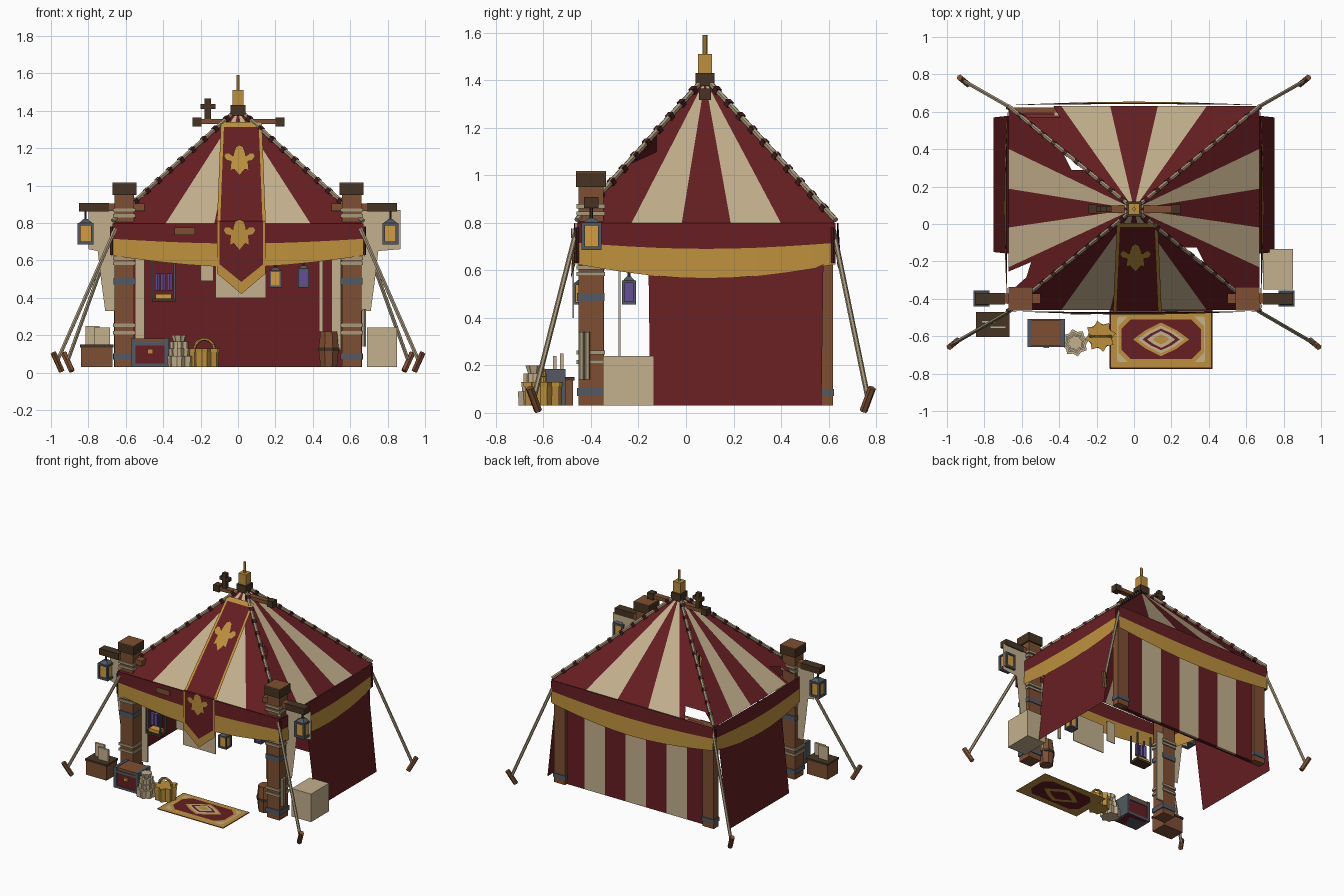
import bpy, math
from mathutils import Vector as V

if "Cube" in bpy.data.objects:
    bpy.data.objects.remove(bpy.data.objects["Cube"])


def material(name, r, g, b):
    m = bpy.data.materials.new(name)
    m.diffuse_color = [((c / 255 + 0.055) / 1.055) ** 2.4 for c in (r, g, b)] + [1]
    m.use_nodes = True
    m.node_tree.nodes["Principled BSDF"].inputs["Base Color"].default_value = m.diffuse_color
    return m


RED = material("burgundy_cloth", 102, 30, 34)
CREAM = material("cream_cloth", 196, 177, 142)
GOLD = material("gold_cloth", 188, 144, 60)
WOOD = material("wood", 126, 79, 50)
DARK = material("dark_wood", 70, 52, 35)
SLATE = material("slate_metal", 82, 89, 99)
PURPLE = material("purple_glass", 100, 78, 150)
AMBER = material("amber_glass", 212, 156, 64)
ROPE = material("rope", 168, 152, 124)
MAROON = material("dark_maroon", 68, 28, 28)


# Pieces are (vertices, faces, material); build() joins pieces into one object
def box(x0, x1, y0, y1, z0, z1, m):
    v = [(x, y, z) for x in (x0, x1) for y in (y0, y1) for z in (z0, z1)]
    f = [(0, 1, 3, 2), (4, 6, 7, 5), (0, 4, 5, 1), (2, 3, 7, 6), (0, 2, 6, 4), (1, 5, 7, 3)]
    return v, f, m


def side_box(s, x0, x1, *rest):
    return box(min(s * x0, s * x1), max(s * x0, s * x1), *rest)


def rod(p, q, r, m, n=6, r2=None, star=1):
    p, q = V(p), V(q)
    rot = (q - p).to_track_quat('Z', 'Y')
    v = []
    for c, rad in ((p, r), (q, r if r2 is None else r2)):
        for i in range(n):
            a = 2 * math.pi * (i + 0.5) / n
            k = rad * (star if i % 2 else 1)
            v.append(c + rot @ V((k * math.cos(a), k * math.sin(a), 0)))
    f = [(i, (i + 1) % n, n + (i + 1) % n, n + i) for i in range(n)]
    return v, f + [tuple(range(n))[::-1], tuple(range(n, 2 * n))], m


def sheet(pts, m):
    return list(pts), [tuple(range(len(pts)))], m


def build(name, pieces):
    verts, faces, idx, mats = [], [], [], []
    for v, f, m in pieces:
        if m not in mats:
            mats.append(m)
        faces += [[i + len(verts) for i in face] for face in f]
        idx += [mats.index(m)] * len(f)
        verts += v
    me = bpy.data.meshes.new(name)
    me.from_pydata([tuple(v) for v in verts], [], faces)
    for m in mats:
        me.materials.append(m)
    me.polygons.foreach_set("material_index", idx)
    ob = bpy.data.objects.new(name, me)
    bpy.context.collection.objects.link(ob)


# Striped pyramid roof, torn in a few places, with ridge ropes and knots
APEX = V((0, 0.08, 1.4))
C = [V((-.67, -.46, .795)), V((.67, -.46, .795)), V((.67, .63, .795)), V((-.67, .63, .795))]
CUTS = [0, .21, .405, .595, .79, 1]
roof, ridge = [], []
for k in range(4):
    a, b = C[k], C[(k + 1) % 4]
    for i in range(5):
        p, q = a.lerp(b, CUTS[i]), a.lerp(b, CUTS[i + 1])
        pts = [p, q, APEX]
        if k in (1, 3) and i == 0:
            pts += [a.lerp(APEX, .62), a.lerp(APEX, .5) + (b - a) * .06, a.lerp(APEX, .42)]
        if k == 2 and i == 4:
            pts = [p, p.lerp(q, .15), p.lerp(q, .2).lerp(APEX, .11), p.lerp(q, .85).lerp(APEX, .11), q, APEX]
        if k == 3 and i == 4:
            pts = [p, p.lerp(q, .1), p.lerp(q, .15).lerp(APEX, .18), p.lerp(q, .5).lerp(APEX, .14), p.lerp(q, .6), q, APEX]
        roof.append(sheet(pts, (RED, CREAM)[i % 2]))
    ridge.append(rod(APEX + V((0, 0, .012)), a + V((0, 0, .016)), .012, ROPE))
    for i in range(1, 11):
        p = APEX.lerp(a, i / 11) + V((0, 0, .012))
        d = (a - APEX).normalized() * .013
        ridge.append(rod(p - d, p + d, .018, MAROON, 4))
build("roof", roof)
build("ridge_ropes", ridge)

# Valance: red band over a sagging gold band, bulging outwards
valance, N = [], 10
for k in range(4):
    a, b = C[k], C[(k + 1) % 4]
    out = (b - a).normalized().cross(V((0, 0, 1)))

    def row(z_end, sag, bulge):
        res = []
        for i in range(N + 1):
            s = math.sin(math.pi * i / N)
            p = a.lerp(b, i / N) + out * (.006 + bulge * s)
            res.append(V((p.x, p.y, z_end - sag * s)))
        return res
    rows = [row(.798, 0, .005), row(.715, .025, .012), row(.625, .06, .018)]
    for j, m in ((0, RED), (1, GOLD)):
        for i in range(N):
            valance.append(sheet([rows[j][i], rows[j + 1][i], rows[j + 1][i + 1], rows[j][i + 1]], m))
valance.append(box(-.34, -.23, -.483, -.478, .735, .775, WOOD))
build("valance", valance)

# Walls: striped outer back, plain inner back, flared sides
build("back_wall_stripes", [box(-.595 + .17 * i, -.425 + .17 * i, .58, .595, .03, .78, (RED, CREAM)[i % 2])
                            for i in range(7)])
build("back_wall_lining", [box(-.59, .59, .565, .575, .03, .78, RED)])
for s, side in ((-1, "left"), (1, "right")):
    build(side + "_wall", [sheet([(s * .66, -.16, .78), (s * .66, .58, .78),
                                  (s * .75, .57, .03), (s * .75, -.15, .03)], RED)])
build("back_beam", [box(-.65, .65, .55, .622, .73, .78, WOOD)])


# Framed lantern: base, glass, corner bars, lid and hook
def lantern(name, x, y, z, h, w, glass, hang):
    def block(r, z0, z1, m):
        return box(x - r, x + r, y - r, y + r, z + h * z0, z + h * z1, m)
    p = [block(w, 0, .12, SLATE), block(w * .78, .12, .85, glass), block(w, .82, .92, SLATE),
         rod((x, y, z + h * .92), (x, y, z + h * 1.08), w * 1.2, SLATE, 4, w * .4),
         rod((x, y, z + h), (x, y, hang), .007, DARK)]
    for i in (-.83, .83):
        for j in (-.83, .83):
            p.append(rod((x + i * w, y + j * w, z), (x + i * w, y + j * w, z + h * .85), w * .24, SLATE, 4))
    build(name, p)


# Posts with caps, metal bands and rope wraps; arms, lanterns, drapes, guy lines
for s, side in ((-1, "left"), (1, "right")):
    x, y = s * .607, -.4

    def collar(r, z0, z1, m, cx=x, cy=y):
        return box(cx - r, cx + r, cy - r, cy + r, z0, z1, m)
    build(side + "_front_post",
          [collar(.052, .03, .96, WOOD), collar(.063, .95, 1.012, DARK), collar(.063, 1.012, 1.017, WOOD)] +
          [collar(.058, z, z + .035, SLATE) for z in (.07, .47)] +
          [collar(.06, z, z + .018, ROPE) for z in (.205, .245, .575, .602, .83, .86)])
    build(side + "_rear_post", [side_box(s, .57, .662, .562, .618, .03, .78, WOOD),
                                side_box(s, .565, .667, .557, .623, .07, .1, SLATE)])
    build(side + "_arm", [side_box(s, .5, .7, -.425, -.372, .865, .905, WOOD),
                          side_box(s, .69, .85, -.43, -.368, .862, .908, DARK)])
    lantern(side + "_arm_lantern", s * .815, -.398, .685, .125, .042, AMBER, .87)
    outline = [(.66, .87), (.8 if s < 0 else .87, .87), (.8 if s < 0 else .87, .66), (.75, .65), (.73, .48), (.71, .33), (.66, .33)]
    build(side + "_drape", [sheet([(s * u, -.375, z) for u, z in outline], CREAM)])
    build(side + "_inner_curtain", [side_box(s, .5, .55, -.36, -.345, .12, .66, CREAM)])
    for yc, foot, end in ((-.46, -.64, "front"), (.62, .765, "rear")):
        fx = .965 if end == "front" else .91
        dy = math.copysign(.018, foot)
        build(side + "_" + end + "_guy_line", [
            rod((s * .655, yc, .77), (s * fx, foot, .065), .011, ROPE),
            rod((s * (fx - .022), foot - dy, .008), (s * (fx + .022), foot + dy, .105), .017, WOOD)])
        build(side + "_" + end + "_corner_knot", [rod((s * .675, yc, .63), (s * .675, yc, .78), .01, MAROON, 5)])
build("curtain_strip", [box(.432, .455, -.285, -.275, .22, .7, CREAM)])

# Finial and crossbeam at the peak
build("finial", [box(-.04, .04, .04, .12, 1.375, 1.43, DARK), box(-.03, .03, .05, .11, 1.43, 1.51, GOLD),
                 rod((0, .08, 1.5), (0, .08, 1.59), .01, GOLD)])
build("crossbeam", [box(-.24, .24, .06, .1, 1.328, 1.355, WOOD),
                    box(-.178, -.145, .065, .095, 1.35, 1.465, DARK), box(-.2, -.12, .065, .095, 1.41, 1.435, DARK)] +
      [box(x - .024, x + .024, .055, .105, 1.317, 1.365, DARK) for x in (-.22, .225)])


# Banner lying on the front slope and hanging over the valance
def slope(x, z, off):
    t = (1.4 - z) / .6
    return V((x, .08 - .54 * t - .743 * off, z + .669 * off))


def hang(x, z, off):
    return V((x, -.485 - off, z))


L, R, MID = -.112, .148, .018
ban = [sheet([slope(L + .02, 1.31, .012), slope(L, .8, .012), slope(R, .8, .012), slope(R - .03, 1.31, .012)], RED),
       sheet([slope(L + .02, 1.33, .014), slope(L + .02, 1.305, .014),
              slope(R - .02, 1.305, .014), slope(R - .02, 1.33, .014)], GOLD),
       sheet([hang(L, .81, 0), hang(L, .54, 0), hang(MID, .42, 0), hang(R, .54, 0), hang(R, .81, 0)], RED)]
for e, d in ((L, 1), (R, -1)):
    ban.append(sheet([slope(e + d * .02, 1.31, .016), slope(e, .8, .016),
                      slope(e + d * .017, .8, .016), slope(e + d * .037, 1.31, .016)], GOLD))
    ban.append(sheet([hang(e, .81, .004), hang(e, .55, .004), hang(e + d * .014, .55, .004), hang(e + d * .014, .81, .004)], GOLD))
    ban.append(sheet([hang(e, .59, .005), hang(e, .53, .005), hang(MID, .42, .005), hang(MID, .485, .005)], GOLD))
half = [(0, .085), (.02, .075), (.03, .045), (.034, .025), (.055, .042), (.075, .042), (.084, .025), (.07, .005),
        (.045, 0), (.05, -.05), (.03, -.042), (0, -.078)]
emblem = half + [(-u, v) for u, v in half[-2:0:-1]]
ban.append(sheet([slope(.008 + u, 1.12 + v, .018) for u, v in emblem], GOLD))
ban.append(sheet([hang(.008 + u, .735 + v, .006) for u, v in emblem], GOLD))
build("banner", ban)
build("banner_backing", [box(-.12, .15, -.478, -.472, .4, .62, CREAM), box(-.2, -.13, -.45, -.445, .49, .65, CREAM)])

# Hanging lanterns and shelf of purple vials under the eaves
lantern("front_lantern", .2, -.44, .455, .1, .034, AMBER, .7)
lantern("inner_lantern", .35, -.24, .455, .11, .03, PURPLE, .76)
build("vial_shelf", [box(-.46, -.335, -.44, -.36, .38, .397, DARK), box(-.44, -.355, -.43, -.37, .397, .42, AMBER)] +
      [rod((x, y, .39), (x, y, .6), .007, SLATE, 4) for x in (-.455, -.34) for y in (-.435, -.365)] +
      [rod((x, -.4, .44), (x, -.4, .53), .016, PURPLE, 6) for x in (-.43, -.4, -.365)])


# Rug built from thin stacked layers, negative layers form the underside
def layer(k, w, h, cut, m):
    o = [(w, h - cut), (w - cut, h), (cut - w, h), (-w, h - cut), (-w, cut - h), (cut - w, -h), (w - cut, -h), (w, cut - h)]
    return sheet([(.145 + u, -.617 + v, .03 + .002 * k) for u, v in o], m)


def diamond(k, w, h, m):
    o = [(w, 0), (w * .55, h * .55), (0, h), (-w * .55, h * .55)]
    o += [(-u, -v) for u, v in o]
    return sheet([(.145 + u, -.617 + v, .03 + .002 * k) for u, v in o], m)


build("rug", [layer(0, .275, .158, .002, MAROON), layer(1, .267, .15, .002, GOLD), layer(2, .235, .122, .01, CREAM),
              layer(3, .228, .122, .05, GOLD), layer(4, .212, .106, .05, RED), diamond(5, .15, .09, GOLD),
              diamond(6, .125, .074, CREAM), diamond(7, .1, .058, RED), diamond(8, .075, .045, CREAM),
              diamond(9, .045, .027, GOLD), layer(-1, .275, .158, .002, GOLD), layer(-2, .22, .11, .05, RED),
              diamond(-3, .15, .09, GOLD), diamond(-4, .1, .058, RED)])

# Goods beside the entrance
build("left_crate", [box(-.84, -.67, -.6, -.475, .03, .14, WOOD), box(-.845, -.665, -.605, -.47, .135, .15, DARK),
                     box(-.815, -.74, -.53, -.515, .15, .25, CREAM), box(-.77, -.685, -.56, -.545, .15, .24, CREAM)])
chest = [box(-.56, -.38, -.65, -.515, .03, .16, RED), box(-.565, -.375, -.652, -.512, .16, .182, WOOD),
         box(-.485, -.455, -.662, -.65, .1, .125, GOLD)]
for x in (-.57, -.392):
    chest.append(box(x, x + .022, -.658, -.508, .03, .185, SLATE))
chest += [box(-.57, -.37, -.657, -.509, z, z + .018, SLATE) for z in (.03, .145)]
build("chest", chest)
build("sack_stack", [rod((-.315, -.635, a), (-.315, -.635, b), r, CREAM, 16, q, .8) for a, b, r, q in
                     ((.03, .09, .07, .074), (.09, .13, .055, .06), (.13, .165, .05, .05), (.165, .2, .03, .042))])
arc = [V((-.18 + .055 * math.cos(math.pi * i / 6), -.6, .12 + .06 * math.sin(math.pi * i / 6))) for i in range(7)]
build("basket", [rod((-.18, -.6, .03), (-.18, -.6, .11), .078, GOLD, 16, .08, .8),
                 rod((-.18, -.6, .11), (-.18, -.6, .13), .085, GOLD, 16, .085, .72)] +
      [rod(arc[i], arc[i + 1], .009, GOLD) for i in range(6)])
build("right_barrel", [rod((.485, -.37, .03), (.485, -.37, .125), .048, WOOD, 8, .058),
                       rod((.485, -.37, .125), (.485, -.37, .22), .058, WOOD, 8, .048),
                       rod((.485, -.37, .115), (.485, -.37, .135), .061, DARK, 8)])
build("right_box", [box(.69, .85, -.35, -.135, .03, .24, CREAM)])
build("rope_coil", [rod((.675, y, .14), (.675, y, .34), .012, ROPE) for y in (-.44, -.415)])
